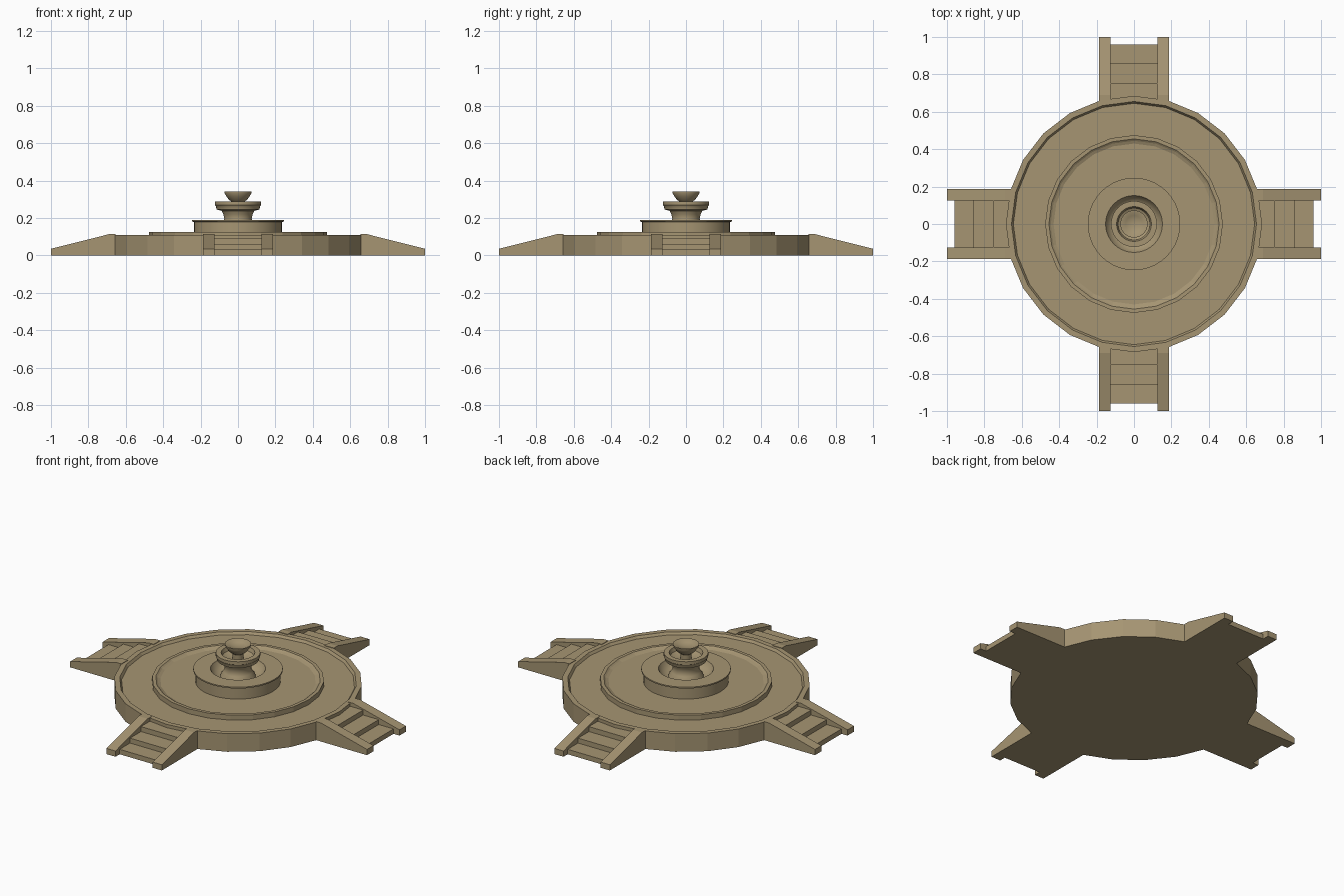
import bpy, bmesh
from math import cos, sin, pi, radians
from mathutils import Matrix

if "Cube" in bpy.data.objects:
    bpy.data.objects.remove(bpy.data.objects["Cube"])

stone = bpy.data.materials.new("stone")
stone.diffuse_color = (0.38, 0.30, 0.17, 1)
stone.use_nodes = True
stone.node_tree.nodes["Principled BSDF"].inputs["Base Color"].default_value = stone.diffuse_color


def finish(name, bm, smooth=False):
    bmesh.ops.remove_doubles(bm, verts=bm.verts[:], dist=1e-5)
    bmesh.ops.recalc_face_normals(bm, faces=bm.faces[:])
    mesh = bpy.data.meshes.new(name)
    bm.to_mesh(mesh)
    bm.free()
    mesh.materials.append(stone)
    ob = bpy.data.objects.new(name, mesh)
    bpy.context.collection.objects.link(ob)
    if smooth:
        bpy.ops.object.select_all(action='DESELECT')
        ob.select_set(True)
        bpy.context.view_layer.objects.active = ob
        bpy.ops.object.shade_smooth_by_angle(angle=radians(35))
    return ob


def lathe(name, profile, sides, smooth=False):
    """Spin an (r, z) profile about z; both ends are capped."""
    bm = bmesh.new()
    rings = [[bm.verts.new((r * cos(2 * pi * i / sides), r * sin(2 * pi * i / sides), z))
              for i in range(sides)] for r, z in profile]
    for a, b in zip(rings, rings[1:]):
        for i in range(sides):
            j = (i + 1) % sides
            bm.faces.new((a[i], a[j], b[j], b[i]))
    bm.faces.new(rings[0][::-1])
    bm.faces.new(rings[-1])
    return finish(name, bm, smooth)


def extrude_xz(name, profile, y0, y1, angle):
    """Extrude an (x, z) outline from y0 to y1, then turn it about z."""
    bm = bmesh.new()
    face = bm.faces.new([bm.verts.new((x, y0, z)) for x, z in profile])
    ext = bmesh.ops.extrude_face_region(bm, geom=[face])
    verts = [v for v in ext["geom"] if isinstance(v, bmesh.types.BMVert)]
    bmesh.ops.translate(bm, verts=verts, vec=(0, y1 - y0, 0))
    bm.transform(Matrix.Rotation(angle, 4, 'Z'))
    return finish(name, bm)


# round platform with a slightly sunken floor
lathe("platform", [(0.685, 0), (0.685, 0.11), (0.655, 0.11), (0.645, 0.095)], 24)

# low pool ring with a shallow recess
lathe("pool", [(0.475, 0.09), (0.475, 0.125), (0.455, 0.125),
               (0.445, 0.118), (0.43, 0.112)], 24)

# lower basin with lip and sunken bowl
lathe("lower_basin", [(0.235, 0.10), (0.235, 0.178), (0.247, 0.182), (0.247, 0.19),
                      (0.152, 0.19), (0.14, 0.165), (0.115, 0.145), (0.09, 0.14)], 40, True)

# stem and middle bowl
lathe("middle_bowl", [(0.10, 0.13), (0.095, 0.155), (0.08, 0.175), (0.073, 0.195),
                      (0.078, 0.22), (0.088, 0.238), (0.115, 0.245), (0.118, 0.262),
                      (0.123, 0.268), (0.123, 0.287), (0.093, 0.287), (0.085, 0.265),
                      (0.06, 0.25)], 40, True)

# top dish
lathe("top_dish", [(0.03, 0.24), (0.032, 0.285), (0.048, 0.297), (0.062, 0.315),
                   (0.073, 0.335), (0.073, 0.34), (0.066, 0.34), (0.045, 0.328),
                   (0.015, 0.322)], 40, True)

# four stairways with sloped side walls
steps = [(0.60, 0), (0.96, 0), (0.96, 0.03), (0.86, 0.03), (0.86, 0.06),
         (0.755, 0.06), (0.755, 0.09), (0.60, 0.09)]
wall = [(0.655, 0), (1.0, 0), (1.0, 0.035), (0.69, 0.113), (0.655, 0.113)]
for side, quarter in (("right", 0), ("back", 1), ("left", 2), ("front", 3)):
    angle = quarter * pi / 2
    extrude_xz(side + "_steps", steps, -0.127, 0.127, angle)
    extrude_xz(side + "_wall_a", wall, 0.125, 0.187, angle)
    extrude_xz(side + "_wall_b", wall, -0.187, -0.125, angle)
